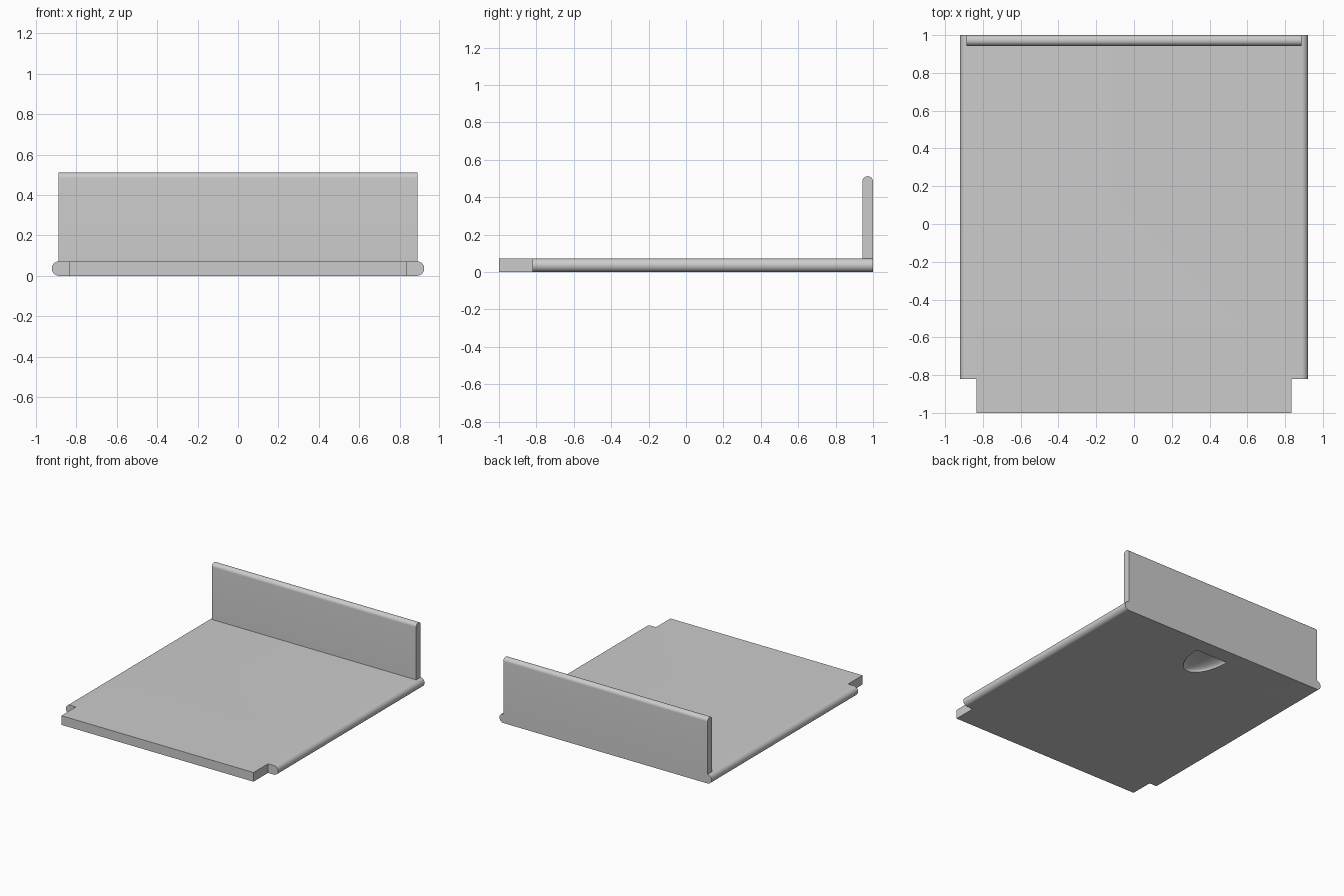
import bpy, bmesh, math
from mathutils import Matrix

old = bpy.data.objects.get("Cube")
if old:
    bpy.data.objects.remove(old, do_unlink=True)

THICK = 0.072      # base thickness
HALF_W = 0.922     # base half width
grey = bpy.data.materials.new("plain grey")
grey.use_nodes = True
grey.diffuse_color = (0.6, 0.6, 0.6, 1)
grey.node_tree.nodes["Principled BSDF"].inputs["Base Color"].default_value = (0.6, 0.6, 0.6, 1)


def add_object(name, bm):
    bmesh.ops.recalc_face_normals(bm, faces=bm.faces)
    mesh = bpy.data.meshes.new(name)
    bm.to_mesh(mesh)
    bm.free()
    mesh.materials.append(grey)
    obj = bpy.data.objects.new(name, mesh)
    bpy.context.collection.objects.link(obj)
    return obj


def prism(name, points, direction):
    """Extrude a closed outline along a direction."""
    bm = bmesh.new()
    face = bm.faces.new([bm.verts.new(p) for p in points])
    top = bmesh.ops.extrude_face_region(bm, geom=[face])["geom"]
    bmesh.ops.translate(bm, vec=direction,
                        verts=[v for v in top if isinstance(v, bmesh.types.BMVert)])
    return add_object(name, bm)


def box(name, lo, hi):
    x0, y0, z0 = lo
    x1, y1, z1 = hi
    return prism(name, [(x0, y0, z0), (x1, y0, z0), (x1, y1, z0), (x0, y1, z0)],
                 (0, 0, z1 - z0))


def arc(cx, cz, r, start, steps=20):
    """Half circle running counter-clockwise from a start angle."""
    return [(cx + r * math.cos(start + math.pi * i / steps),
             cz + r * math.sin(start + math.pi * i / steps)) for i in range(steps + 1)]


def combine(target, other, operation):
    """Apply a boolean and discard the helper."""
    mod = target.modifiers.new("combine", 'BOOLEAN')
    mod.operation, mod.object, mod.solver = operation, other, 'EXACT'
    bpy.context.view_layer.objects.active = target
    bpy.ops.object.modifier_apply(modifier=mod.name)
    bpy.data.objects.remove(other, do_unlink=True)


# Base plate with rounded long sides
r = THICK / 2
outline = arc(HALF_W - r, r, r, -math.pi / 2) + arc(r - HALF_W, r, r, math.pi / 2)
lid = prism("sliding_lid", [(x, -1, z) for x, z in outline], (0, 2, 0))

# Front corners cut back to leave a square-edged tongue
for side in (-1, 1):
    xs = sorted((side * 0.835, side * 1.1))
    combine(lid, box("corner_cutter", (xs[0], -1.1, -0.1), (xs[1], -0.82, 0.2)), 'DIFFERENCE')

# Upright end wall with a rounded top
wr = 0.0285
wall_outline = [(1 - 2 * wr, r), (1, r)] + arc(1 - wr, 0.512 - wr, wr, 0)
wall = prism("end_wall", [(-0.888, y, z) for y, z in wall_outline], (1.776, 0, 0))
combine(lid, wall, 'UNION')

# Finger notch underneath: half an ellipsoid with a straight back wall
bm = bmesh.new()
bmesh.ops.create_uvsphere(bm, u_segments=48, v_segments=24, radius=1)
bmesh.ops.bisect_plane(bm, geom=bm.verts[:] + bm.edges[:] + bm.faces[:], dist=1e-5,
                       plane_co=(0, 0, 0), plane_no=(0, 1, 0), clear_outer=True)
bmesh.ops.holes_fill(bm, edges=[e for e in bm.edges if e.is_boundary])
bmesh.ops.transform(bm, verts=bm.verts,
                    matrix=Matrix.Translation((0, 0.875, 0)) @ Matrix.Diagonal((0.14, 0.275, 0.05, 1)))
combine(lid, add_object("notch_cutter", bm), 'DIFFERENCE')

# Smooth curves, crisp edges
bpy.ops.object.select_all(action='DESELECT')
lid.select_set(True)
bpy.context.view_layer.objects.active = lid
bpy.ops.object.shade_smooth_by_angle(angle=math.radians(30))
